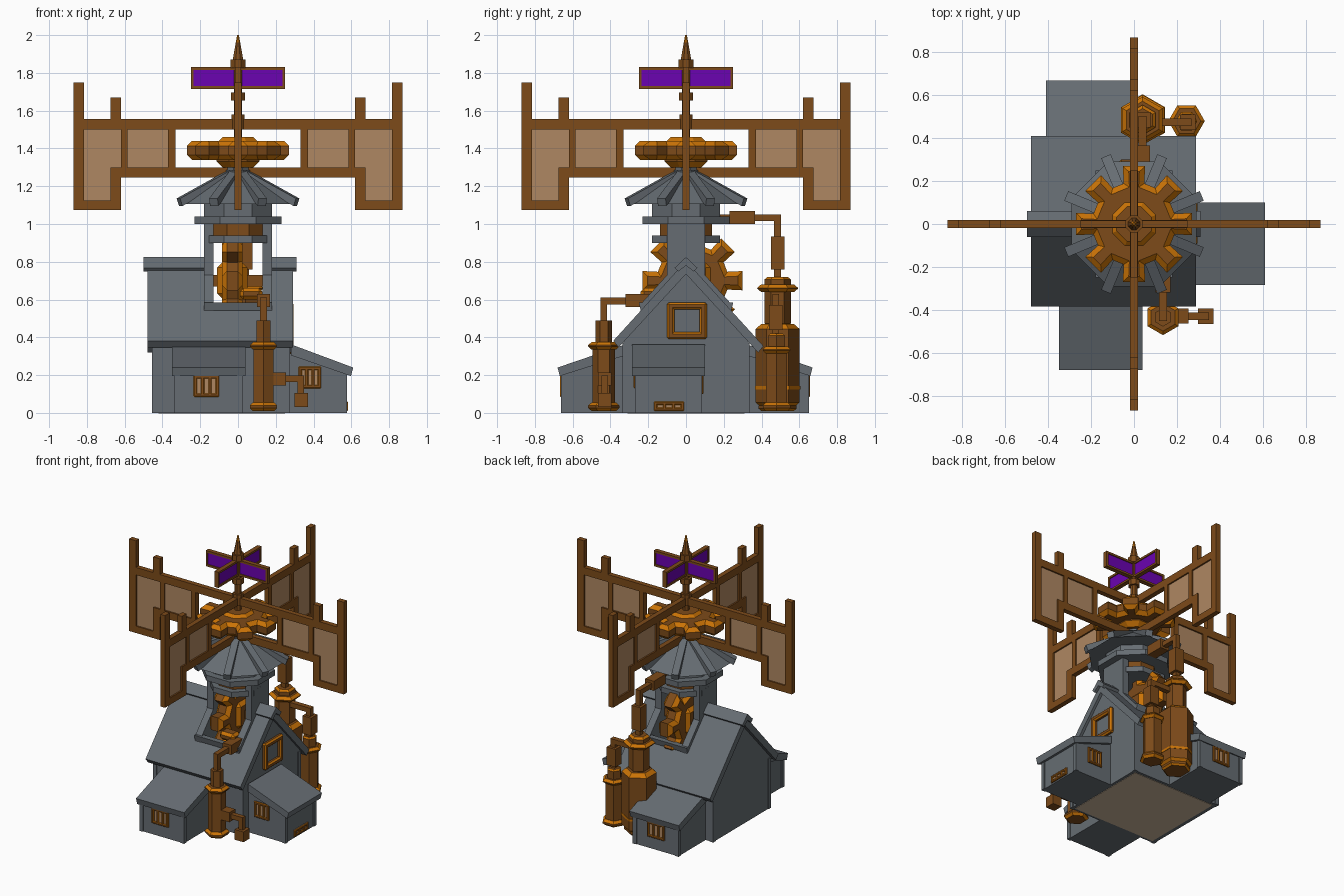
import bpy, bmesh
from math import pi, cos, sin, radians
from mathutils import Matrix

if "Cube" in bpy.data.objects:
    bpy.data.objects.remove(bpy.data.objects["Cube"])


def material(name, rgb):
    m = bpy.data.materials.new(name)
    m.use_nodes = True
    m.diffuse_color = (*rgb, 1)
    m.node_tree.nodes["Principled BSDF"].inputs["Base Color"].default_value = (*rgb, 1)
    return m


SLATE = material("slate grey", (0.133, 0.152, 0.170))
BROWN = material("dark bronze", (0.205, 0.070, 0.010))
ORANGE = material("bright copper", (0.60, 0.175, 0.002))
TAN = material("tan canvas", (0.43, 0.245, 0.122))
PURPLE = material("purple cloth", (0.145, 0.001, 0.44))
FLOOR = material("floor boards", (0.60, 0.47, 0.33))


def finish(name, bm, mat, matrix=Matrix()):
    bmesh.ops.recalc_face_normals(bm, faces=bm.faces)
    bm.transform(matrix)
    mesh = bpy.data.meshes.new(name)
    bm.to_mesh(mesh)
    bm.free()
    mesh.materials.append(mat)
    mesh.materials.append(ORANGE)
    ob = bpy.data.objects.new(name, mesh)
    bpy.context.collection.objects.link(ob)
    return ob


def loft(lower, upper, bevel=0, all_edges=False):
    """Solid between two matching outlines, with copper chamfers."""
    bm = bmesh.new()
    a = [bm.verts.new(p) for p in lower]
    b = [bm.verts.new(p) for p in upper]
    caps = [bm.faces.new(a), bm.faces.new(b)]
    for i in range(len(a)):
        j = (i + 1) % len(a)
        bm.faces.new((a[i], a[j], b[j], b[i]))
    bmesh.ops.recalc_face_normals(bm, faces=bm.faces)
    if bevel:
        edges = list(bm.edges) if all_edges else list({e for f in caps for e in f.edges})
        bmesh.ops.bevel(bm, geom=edges, offset=bevel, segments=1, profile=0.5,
                        affect='EDGES', material=1)
    return bm


def box(name, x, y, z, mat, rot=0, bevel=0):
    ring = [(x[0], y[0]), (x[1], y[0]), (x[1], y[1]), (x[0], y[1])]
    bm = loft([(*p, z[0]) for p in ring], [(*p, z[1]) for p in ring], bevel, True)
    return finish(name, bm, mat, Matrix.Rotation(radians(rot), 4, 'Z'))


def profile(name, pts, q, mat, rot=0):
    """Outline in the (outward, z) plane, extruded sideways, turned about z."""
    bm = loft([(p, q[0], z) for p, z in pts], [(p, q[1], z) for p, z in pts])
    return finish(name, bm, mat, Matrix.Rotation(radians(rot), 4, 'Z'))


def along_x(name, pts, x, mat):
    return profile(name, pts, (-x[1], -x[0]), mat, 90)


def prism(name, n, r, z, mat, at=(0, 0), turn=0, top=None, bevel=0):
    top = r if top is None else top
    def ring(rad, h):
        return [(at[0] + rad * cos(turn + 2 * pi * i / n),
                 at[1] + rad * sin(turn + 2 * pi * i / n), h) for i in range(n)]
    return finish(name, loft(ring(r, z[0]), ring(top, z[1]), bevel), mat)


def gear(name, root, tip, thick, matrix):
    pts = []
    for i in range(8):
        c = i * pi / 4
        for d, r in ((-0.25, root), (-0.19, tip), (0.19, tip), (0.25, root)):
            pts.append((r * cos(c + d), r * sin(c + d)))
    bm = loft([(*p, -thick / 2) for p in pts], [(*p, thick / 2) for p in pts], 0.026)
    return finish(name, bm, BROWN, matrix)


# House body and roof, with an open well for the upright gear
WELL = 0.13
PITCH = 1.1
gable = [(-0.33, 0), (0.33, 0), (0.33, 0.38), (0, 0.745), (-0.33, 0.38)]
low = [(-0.33, 0), (0.33, 0), (0.33, 0.38), (0.22, 0.5), (-0.22, 0.5), (-0.33, 0.38)]
along_x("house_left_half", gable, (WELL, 0.27), SLATE)
along_x("house_right_half", gable, (-0.45, -WELL), SLATE)
along_x("house_middle", low, (-WELL, WELL), SLATE)
box("house_floor", (-0.42, 0.25), (-0.31, 0.31), (-0.003, 0.004), FLOOR)
for side, eave in ((-1, 0.385), (1, 0.41)):
    for x, start in (((-0.48, -WELL), 0), ((-WELL, WELL), 0.22), ((WELL, 0.29), 0)):
        end = 0.805 - PITCH * eave
        pts = [(start, 0.805 - PITCH * start), (eave, end),
               (eave - 0.028, end - 0.035), (start, 0.735 - PITCH * start)]
        along_x("roof_slope", [(side * p, z) for p, z in pts], x, SLATE)
    along_x("well_sill", [(side * p, z) for p, z in
                          ((0.21, 0.50), (0.24, 0.545), (0.25, 0.585), (0.21, 0.585))],
            (-0.18, 0.18), SLATE)
cap = [(0, 0.825), (0.06, 0.768), (0.042, 0.748), (0, 0.78), (-0.042, 0.748), (-0.06, 0.768)]
along_x("ridge_cap", cap, (-0.50, -0.17), SLATE)
along_x("ridge_cap", cap, (0.17, 0.31), SLATE)
for x in (-0.45, 0.25):
    for y in (-0.335, 0.305):
        box("corner_post", (x - 0.005, x + 0.025), (y, y + 0.03), (0, 0.37), SLATE)


def annex(name, rot, inner, wall, eave, v):
    a, b = v[0] + 0.02, v[1] - 0.02
    slope = 0.12 / (eave - inner)
    height = lambda u: 0.35 - slope * (u - inner)
    profile(name + "_walls", [(inner - 0.05, 0), (wall, 0), (wall, height(wall) - 0.03),
                              (inner - 0.05, 0.33)], (a, b), SLATE, rot)
    profile(name + "_roof", [(inner, 0.363), (eave, height(eave) + 0.01),
                             (eave - 0.012, height(eave) - 0.035), (inner, 0.305)],
            v, SLATE, rot)
    for q in (a - 0.006, b - 0.024):
        box(name + "_post", (wall - 0.024, wall + 0.006), (q, q + 0.03),
            (0, height(wall) - 0.02), SLATE, rot)


annex("side_annex", 0, 0.28, 0.57, 0.61, (-0.285, 0.10))
annex("front_annex", -90, 0.32, 0.655, 0.68, (-0.35, 0.04))
annex("back_annex", 90, 0.32, 0.645, 0.67, (0.01, 0.41))


def window(name, rot, depth, v, z):
    """Barred window on the wall at the given depth along the turned x axis."""
    d = (depth - 0.01, depth + 0.004)
    bar = (depth - 0.01, depth + 0.012)
    box(name + "_pane", d, v, z, TAN, rot)
    w = 0.018
    for i in range(4):
        q = v[0] + (v[1] - v[0] - w) * i / 3
        box(name + "_bar", bar, (q, q + w), z, BROWN, rot, 0.004)
    for h in (z[0], z[1] - w):
        box(name + "_rail", bar, v, (h, h + w), BROWN, rot, 0.004)


window("front_window", -90, 0.655, (-0.235, -0.10), (0.085, 0.20))
window("back_window", 90, 0.645, (0.14, 0.28), (0.085, 0.20))
window("annex_front_window", -90, 0.265, (0.32, 0.44), (0.13, 0.245))
window("annex_back_window", 90, 0.08, (-0.47, -0.35), (0.10, 0.215))
window("annex_low_window", 0, 0.57, (-0.17, -0.01), (0.01, 0.06))
for v, z in (((-0.1, 0.11), (0.39, 0.428)), ((-0.1, 0.11), (0.547, 0.585)),
             ((-0.1, -0.062), (0.39, 0.585)), ((0.072, 0.11), (0.39, 0.585))):
    box("gable_window_frame", (0.255, 0.295), v, z, BROWN, 0, 0.01)

# Tower around the upright gear
FLAT = pi / 8
cheek = [(-0.24, 0.5), (0.24, 0.5), (0.24, 0.576), (0.1, 0.73), (0.1, 1.0),
         (-0.1, 1.0), (-0.1, 0.73), (-0.24, 0.576)]
along_x("tower_cheek", cheek, (WELL, 0.18), SLATE)
along_x("tower_cheek", cheek, (-0.18, -WELL), SLATE)
prism("tower_lower_ring", 8, 0.195, (0.90, 0.94), SLATE, turn=FLAT)
prism("tower_core", 8, 0.15, (0.94, 1.0), BROWN, turn=FLAT)
prism("tower_middle_ring", 8, 0.25, (1.0, 1.04), SLATE, turn=FLAT)
prism("tower_neck", 8, 0.195, (1.04, 1.12), SLATE, turn=FLAT)
prism("tower_roof", 8, 0.315, (1.105, 1.26), SLATE, turn=FLAT, top=0.08)
prism("tower_roof_cap", 8, 0.07, (1.25, 1.285), SLATE, turn=FLAT)
for i in range(8):
    profile("roof_rib", [(0.06, 1.28), (0.342, 1.135), (0.328, 1.095), (0.06, 1.24)],
            (-0.024, 0.024), SLATE, 22.5 + 45 * i)

# Gears
gear("upright_gear", 0.19, 0.27, 0.11,
     Matrix.Translation((-0.03, 0.035, 0.70)) @ Matrix.Rotation(pi / 2, 4, 'Y'))
box("gear_axle", (-0.14, 0.14), (0.005, 0.065), (0.67, 0.73), BROWN)
box("gear_hub", (-0.11, 0.05), (-0.06, 0.13), (0.605, 0.795), BROWN, 0, 0.026)
gear("crown_gear", 0.195, 0.275, 0.10, Matrix.Translation((0, 0, 1.39)))
prism("crown_hub", 8, 0.122, (1.30, 1.46), BROWN, turn=FLAT, bevel=0.032)
prism("crown_base", 8, 0.06, (1.26, 1.31), SLATE, turn=FLAT)

# Mast and finial
prism("mast", 8, 0.024, (1.25, 1.86), BROWN, turn=FLAT)
prism("mast_collar", 8, 0.04, (1.655, 1.695), BROWN, turn=FLAT)
prism("mast_socket", 8, 0.036, (1.50, 1.58), BROWN, turn=FLAT)
prism("finial_collar", 8, 0.042, (1.825, 1.87), BROWN, turn=FLAT)
prism("finial", 8, 0.03, (1.87, 1.96), BROWN, turn=FLAT, top=0.013)
prism("finial_tip", 8, 0.013, (1.96, 2.0), ORANGE, turn=FLAT, top=0.005)

# Four sails and four small vanes, as outward spans and heights
sail_bars = [((0, 0.84), (1.50, 1.555)), ((0, 0.66), (1.245, 1.30)),
             ((0.815, 0.87), (1.075, 1.75)), ((0.62, 0.675), (1.075, 1.30)),
             ((0.62, 0.84), (1.075, 1.125)), ((0.62, 0.675), (1.54, 1.67)),
             ((0.33, 0.37), (1.27, 1.53)), ((0.585, 0.62), (1.27, 1.53))]
sail_cloth = [((0.36, 0.83), (1.29, 1.51)), ((0.665, 0.83), (1.11, 1.30))]
vane_bars = [((0, 0.25), (1.815, 1.83)), ((0, 0.25), (1.715, 1.73)),
             ((0.235, 0.25), (1.715, 1.83)), ((0, 0.018), (1.715, 1.83))]
for rot in (0, 90, 180, 270):
    for u, z in sail_bars:
        box("sail_bar", u, (-0.018, 0.018), z, BROWN, rot)
    for u, z in sail_cloth:
        box("sail_cloth", u, (-0.007, 0.007), z, TAN, rot)
    for u, z in vane_bars:
        box("vane_bar", u, (-0.016, 0.016), z, BROWN, rot)
    box("vane_cloth", (0.01, 0.24), (-0.009, 0.009), (1.72, 1.825), PURPLE, rot)


def tank(name, at, turn, stages):
    for r, z0, z1, bevel in stages:
        prism(name, 6, r, (z0, z1), BROWN, at, turn, bevel=bevel)


def duct(name, at, half, z):
    return box(name, (at[0] - half, at[0] + half), (at[1] - half, at[1] + half), z, BROWN)


# Front tank with its pipe into the roof and a side outlet
tank("front_tank", (0.135, -0.435), pi / 2,
     [(0.083, 0.01, 0.055, 0.016), (0.06, 0.04, 0.35, 0), (0.083, 0.335, 0.375, 0.016),
      (0.043, 0.36, 0.49, 0)])
duct("front_pipe", (0.135, -0.435), 0.018, (0.48, 0.61))
box("front_pipe_run", (0.117, 0.153), (-0.453, -0.30), (0.575, 0.61), BROWN)
box("front_pipe_joint", (0.10, 0.17), (-0.32, -0.19), (0.56, 0.63), BROWN)
box("gear_bracket", (0.01, 0.13), (-0.24, -0.15), (0.60, 0.66), BROWN, 0, 0.018)
box("outlet_joint", (0.18, 0.255), (-0.465, -0.395), (0.145, 0.215), BROWN)
box("outlet_pipe", (0.25, 0.35), (-0.447, -0.413), (0.163, 0.197), BROWN)
duct("outlet_drop", (0.333, -0.43), 0.017, (0.08, 0.197))
duct("outlet_end", (0.335, -0.43), 0.036, (0.03, 0.105))

# Tall back tank feeding the tower, and its smaller neighbour
tank("tall_tank", (0.04, 0.485), pi / 2,
     [(0.10, 0.01, 0.05, 0.012), (0.117, 0.03, 0.47, 0.026), (0.07, 0.46, 0.72, 0.014),
      (0.108, 0.64, 0.68, 0.018)])
prism("tall_tank_band", 6, 0.12, (0.125, 0.142), ORANGE, (0.04, 0.485), pi / 2)
duct("tall_pipe_joint", (0.04, 0.485), 0.036, (0.76, 0.935))
duct("tall_pipe", (0.04, 0.485), 0.018, (0.70, 1.05))
box("tall_pipe_run", (0.022, 0.058), (0.15, 0.503), (1.015, 1.05), BROWN)
box("tower_joint", (0.005, 0.075), (0.23, 0.365), (1.0, 1.07), BROWN)
tank("small_tank", (0.245, 0.48), 0,
     [(0.085, 0.01, 0.055, 0.016), (0.064, 0.04, 0.34, 0), (0.085, 0.315, 0.352, 0.016),
      (0.05, 0.34, 0.42, 0.01)])
duct("small_pipe_joint", (0.25, 0.475), 0.036, (0.44, 0.57))
duct("small_pipe", (0.25, 0.475), 0.018, (0.40, 0.63))
box("small_pipe_run", (0.05, 0.268), (0.457, 0.493), (0.595, 0.63), BROWN)
